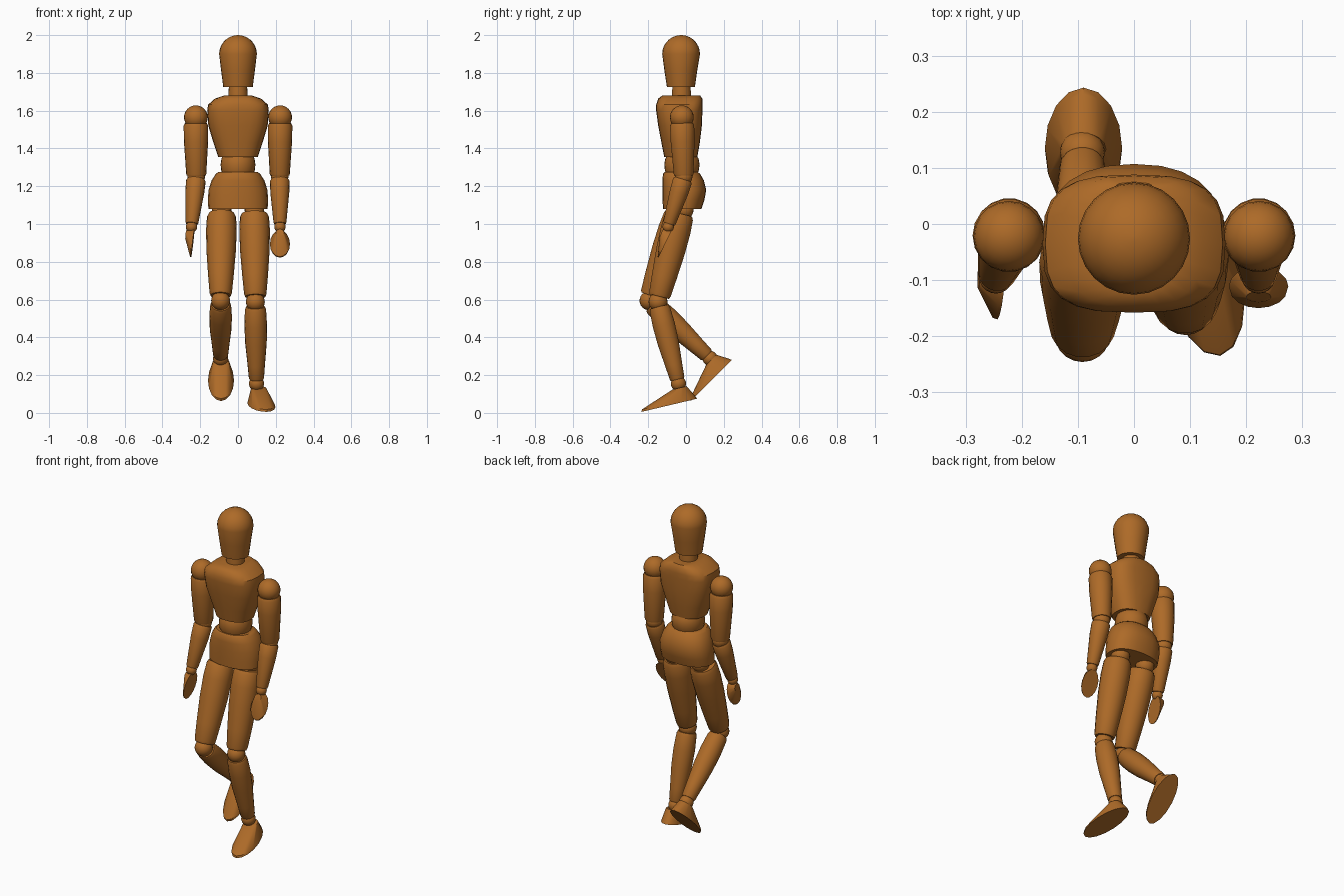
import bpy, bmesh, math
from mathutils import Vector

if "Cube" in bpy.data.objects:
    bpy.data.objects.remove(bpy.data.objects["Cube"])

wood = bpy.data.materials.new("warm brown wood")
wood.diffuse_color = (0.42, 0.145, 0.021, 1)
wood.use_nodes = True
wood.node_tree.nodes["Principled BSDF"].inputs["Base Color"].default_value = wood.diffuse_color


def finish(bm, name, angle=38):
    bmesh.ops.recalc_face_normals(bm, faces=bm.faces)
    me = bpy.data.meshes.new(name)
    bm.to_mesh(me)
    bm.free()
    me.materials.append(wood)
    me.shade_smooth()
    me.set_sharp_from_angle(angle=math.radians(angle))
    ob = bpy.data.objects.new(name, me)
    bpy.context.collection.objects.link(ob)
    return ob


def skin(name, rings):
    """Bridge equal rings of points into a closed solid."""
    bm = bmesh.new()
    vs = [[bm.verts.new(p) for p in r] for r in rings]
    n = len(vs[0])
    for a, b in zip(vs, vs[1:]):
        for i in range(n):
            bm.faces.new((a[i], a[(i + 1) % n], b[(i + 1) % n], b[i]))
    bm.faces.new(vs[0][::-1])
    bm.faces.new(vs[-1])
    return finish(bm, name)


def stack(name, sections, n=24):
    """Horizontal sections: (z, half width, front y, back y, squareness)."""
    rings = []
    for z, rx, yf, yb, e in sections:
        ring = []
        for i in range(n):
            a = 2 * math.pi * i / n
            c, s = math.cos(a), math.sin(a)
            px = math.copysign(abs(c) ** (2 / e), c) * rx
            py = math.copysign(abs(s) ** (2 / e), s) * (yb - yf) / 2 + (yb + yf) / 2
            ring.append((px, py, z))
        rings.append(ring)
    return skin(name, rings)


def limb(name, p0, p1, profile, n=18):
    """Turned round piece from p0 to p1; profile is (position 0..1, radius)."""
    p0, p1 = Vector(p0), Vector(p1)
    d = (p1 - p0).normalized()
    a = d.cross(Vector((0, 1, 0.01))).normalized()
    b = d.cross(a)
    return skin(name, [[p0.lerp(p1, t) + r * (math.cos(k) * a + math.sin(k) * b)
                        for k in (2 * math.pi * i / n for i in range(n))]
                       for t, r in profile])


def ball(name, c, r):
    bm = bmesh.new()
    bmesh.ops.create_uvsphere(bm, u_segments=20, v_segments=12, radius=r)
    bmesh.ops.translate(bm, verts=bm.verts, vec=c)
    return finish(bm, name)


def wedge(name, start, u, nrm, length, width, edge, top_u, top_n, top_r):
    """Flat oval sole or palm rising to a small ring at the joint."""
    start, u = Vector(start), Vector(u).normalized()
    nrm = Vector(nrm)
    nrm = (nrm - u * nrm.dot(u)).normalized()
    side = u.cross(nrm)
    bm = bmesh.new()
    for cu, h, ru, rs in ((length / 2, 0, length / 2, width / 2),
                          (length / 2, edge, length * .485, width * .485),
                          (top_u, top_n, top_r, top_r)):
        for i in range(16):
            a = 2 * math.pi * i / 16
            bm.verts.new(start + u * (cu + ru * math.cos(a)) + nrm * h
                         + side * rs * math.sin(a))
    bmesh.ops.convex_hull(bm, input=bm.verts)
    loose = [v for v in bm.verts if not v.link_faces]
    bmesh.ops.delete(bm, geom=loose, context='VERTS')
    return finish(bm, name)


# head: dome on a tapering face
R, CY = 0.1, -0.026
head = [(1.725, .078, CY - .075, CY + .073, 1.9), (1.81, .089, CY - .088, CY + .085, 1.95)]
for k in range(8):
    a = math.radians(k * 12.4)
    r = R * math.cos(a)
    head.append((1.9 + R * math.sin(a), r, CY - r, CY + r, 2))
stack("head", head)
limb("neck", (0, -.024, 1.64), (0, -.024, 1.75), [(0, .05), (.5, .051), (1, .046)])

# trunk
stack("chest", [(1.355, .105, -.115, .06, 2.4), (1.43, .130, -.130, .073, 2.5),
                (1.52, .157, -.147, .084, 2.8), (1.60, .163, -.158, .087, 3),
                (1.632, .158, -.158, .088, 3), (1.664, .122, -.147, .086, 2.8),
                (1.68, .075, -.125, .075, 2.5)])
stack("waist", [(1.25, .078, -.10, .055, 2), (1.285, .089, -.112, .068, 2),
                (1.315, .092, -.115, .072, 2), (1.345, .088, -.110, .067, 2),
                (1.38, .075, -.09, .045, 2)])
stack("pelvis", [(1.08, .157, -.122, .082, 2.3), (1.13, .159, -.124, .098, 2.3),
                 (1.18, .156, -.125, .107, 2.3), (1.23, .140, -.125, .095, 2.3),
                 (1.265, .118, -.122, .075, 2.3), (1.275, .105, -.114, .063, 2.3)])

# legs: side, hip x, thigh top, knee, ankle
thigh = [(0, .068), (.04, .077), (.2, .081), (.45, .078), (.75, .068), (.97, .059), (1, .054)]
shin = [(0, .050), (.04, .056), (.25, .060), (.5, .057), (.8, .046), (.98, .040), (1, .036)]
for side, x, kx, ax, ty, knee, ankle in (
        ("left", .087, .092, .098, -.033, (-.148, .588), (-.04, .155)),
        ("right", -.087, -.092, -.092, -.038, (-.196, .594), (.128, .288))):
    k, a = Vector((kx, *knee)), Vector((ax, *ankle))
    top = Vector((x, ty, 1.055))
    ball(side + "_hip", (x, -.012, 1.075), .052)
    limb(side + "_thigh", top, top.lerp(k, .94), thigh)
    ball(side + "_knee", k, .050)
    limb(side + "_shin", k.lerp(a, .06), k.lerp(a, .95), shin)
    ball(side + "_ankle", a, .040)

# feet: heel point, toe direction, upward direction
foot = (.307, .138, .012, .078, .077, .040)
wedge("left_foot", (.094, .058, .075), (.06, -.295, -.07), (0, -.23, .97), *foot)
wedge("right_foot", (-.090, .243, .280), (0, -.707, -.707), (0, -.707, .707), *foot)

# arms
upper = [(0, .058), (.05, .065), (.35, .064), (.97, .053), (1, .050)]
fore = [(0, .046), (.04, .052), (.3, .050), (.97, .034), (1, .031)]
for side, s, wx in (("left", 1, .222), ("right", -1, -.246)):
    sh = Vector((s * .223, -.022, 1.565))
    el = Vector((s * .221, -.012, 1.25))
    wr = Vector((wx, -.094, .985))
    ball(side + "_shoulder", sh, .063)
    limb(side + "_upper_arm", sh.lerp(el, .1), sh.lerp(el, .98), upper)
    ball(side + "_elbow", el, .046)
    limb(side + "_forearm", el.lerp(wr, .05), el.lerp(wr, .94), fore)
    ball(side + "_wrist", wr, .030)

# hands: one palm faces back, the other faces the body
hand = (.160, .106, .006, .035, .043, .022)
wedge("left_hand", (.222, -.076, .966), (0, -.07, -.145), (0, -.9, .43), *hand)
wedge("right_hand", (-.230, -.082, .972), (-.018, -.06, -.142), (-1, 0, 0), *hand)
